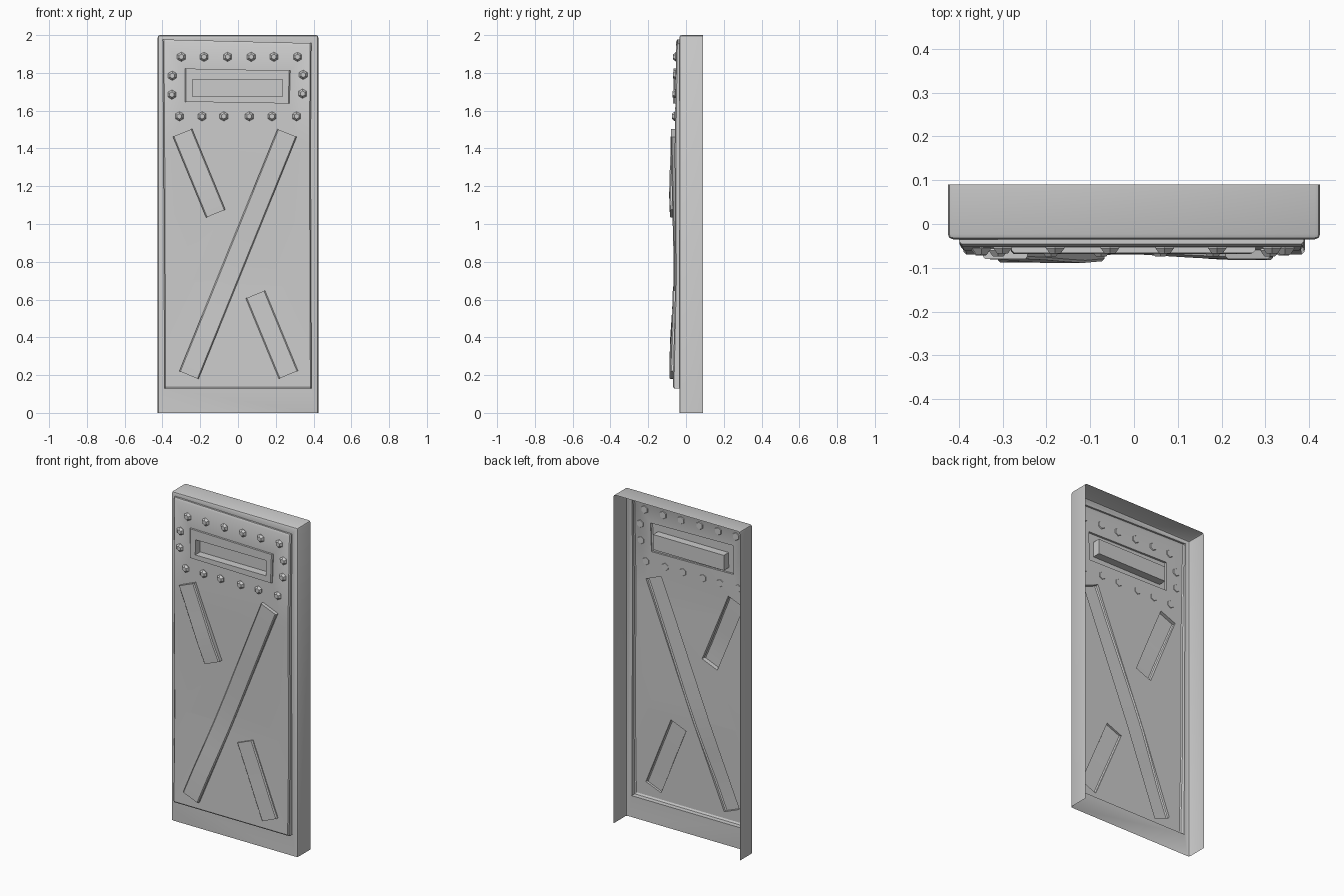
import bpy, bmesh, math
from mathutils import Vector, Matrix

if "Cube" in bpy.data.objects:
    bpy.data.objects.remove(bpy.data.objects["Cube"])


def make_object(name, bm):
    bmesh.ops.recalc_face_normals(bm, faces=bm.faces)
    me = bpy.data.meshes.new(name)
    bm.to_mesh(me)
    bm.free()
    ob = bpy.data.objects.new(name, me)
    bpy.context.collection.objects.link(ob)
    return ob


def strip(name, stations, back=0.0, chamfer=0.006):
    """Loft stations (left xz, right xz, front y) into a chamfered solid."""
    bm = bmesh.new()
    rings = []
    for (lx, lz), (rx, rz), y in stations:
        l, r = Vector((lx, 0, lz)), Vector((rx, 0, rz))
        d = (r - l).normalized() * chamfer
        pts = [(l, back), (l, y + chamfer), (l + d, y),
               (r - d, y), (r, y + chamfer), (r, back)]
        rings.append([bm.verts.new((p.x, q, p.z)) for p, q in pts])
    for a, b in zip(rings, rings[1:]):
        for i in range(6):
            j = (i + 1) % 6
            bm.faces.new((a[i], a[j], b[j], b[i]))
    bm.faces.new(rings[0])
    bm.faces.new(rings[-1])
    bmesh.ops.triangulate(bm, faces=bm.faces)
    return make_object(name, bm)


def plank(name, a, b, width, ys):
    """Slanted plank from a to b with front depths ys along its length."""
    a, b = Vector(a), Vector(b)
    d = (b - a).normalized()
    s = Vector((-d.y, d.x)) * width / 2
    n = len(ys) - 1
    return strip(name, [((a.lerp(b, i / n) + s)[:], (a.lerp(b, i / n) - s)[:], y)
                        for i, y in enumerate(ys)])


def boolean(target, other, op):
    m = target.modifiers.new(op, 'BOOLEAN')
    m.operation, m.solver, m.object = op, 'EXACT', other
    bpy.context.view_layer.objects.active = target
    bpy.ops.object.modifier_apply(modifier=m.name)
    bpy.data.objects.remove(other)


# Door body with softened front and top corners
bm = bmesh.new()
bmesh.ops.create_cube(bm, size=1, matrix=Matrix.Translation((0, 0.0275, 1))
                      @ Matrix.Diagonal((0.85, 0.125, 2, 1)))
soft = []
for e in bm.edges:
    m = (e.verts[0].co + e.verts[1].co) / 2
    front, top, side = m.y < -0.03, m.z > 1.99, abs(m.x) > 0.42
    if (front and (top or side)) or (top and side):
        soft.append(e)
bmesh.ops.bevel(bm, geom=soft, offset=0.012, segments=2, profile=0.5, affect='EDGES')
door = make_object("door_shell", bm)

# Raised panel, slightly crooked and thicker toward the floor
parts = [strip("panel", [((-0.39, 0.13), (0.39, 0.13), -0.064),
                         ((-0.389, 0.14), (0.389, 0.14), -0.07),
                         ((-0.391, 0.7), (0.387, 0.7), -0.057),
                         ((-0.394, 1.4), (0.384, 1.4), -0.06),
                         ((-0.398, 1.965), (0.388, 1.945), -0.052),
                         ((-0.399, 1.977), (0.388, 1.957), -0.046)])]
# Slot frame
parts.append(strip("slot_frame", [((-0.281, 1.647), (0.272, 1.638), -0.068),
                                  ((-0.28, 1.823), (0.277, 1.812), -0.066)]))
# Diagonal planks
parts.append(plank("long_plank", (-0.26, 0.20), (0.26, 1.482), 0.11,
                   [-0.088, -0.085, -0.074, -0.066, -0.066, -0.07, -0.074, -0.078, -0.08]))
parts.append(plank("upper_plank", (-0.118, 1.055), (-0.294, 1.483), 0.11,
                   [-0.085, -0.089, -0.086, -0.082, -0.08]))
parts.append(plank("lower_plank", (0.267, 0.202), (0.092, 0.627), 0.11,
                   [-0.082, -0.08, -0.076, -0.073, -0.071]))
for p in parts:
    boolean(door, p, 'UNION')

# Viewing slot recess
bm = bmesh.new()
bmesh.ops.create_cube(bm, size=1, matrix=Matrix.Translation((-0.003, -0.07, 1.72))
                      @ Matrix.Diagonal((0.475, 0.10, 0.092, 1)))
cutter = make_object("slot_cutter", bm)
cutter.hide_render = True
boolean(door, cutter, 'DIFFERENCE')

# Open the back and the bottom, leaving a pressed shell
bm = bmesh.new()
bm.from_mesh(door.data)
gone = [f for f in bm.faces if all(v.co.y > 0.085 for v in f.verts)
        or all(v.co.z < 0.001 for v in f.verts)]
bmesh.ops.delete(bm, geom=gone, context='FACES')
bm.to_mesh(door.data)
bm.free()

# Hexagonal rivets around the slot
bm = bmesh.new()
spots = [(x, 1.885) for x in (-0.30, -0.18, -0.055, 0.07, 0.19, 0.315)]
spots += [(x, 1.57) for x in (-0.31, -0.19, -0.075, 0.06, 0.18, 0.31)]
spots += [(-0.348, 1.785), (-0.35, 1.685), (0.345, 1.79), (0.342, 1.69)]
for x, z in spots:
    y = -0.052 - 0.01 * (1.96 - z) / 0.5
    for r1, r2, dep, off in ((0.022, 0.025, 0.006, 0.002), (0.025, 0.014, 0.013, -0.0075)):
        bmesh.ops.create_cone(bm, cap_ends=True, segments=6, radius1=r1, radius2=r2, depth=dep,
                              matrix=Matrix.Translation((x, y + off, z))
                              @ Matrix.Rotation(math.pi / 2, 4, 'X'))
rivets = make_object("rivets", bm)

for ob in (door, rivets):
    bpy.ops.object.select_all(action='DESELECT')
    ob.select_set(True)
    bpy.context.view_layer.objects.active = ob
    bpy.ops.object.shade_smooth_by_angle(angle=math.radians(30))
